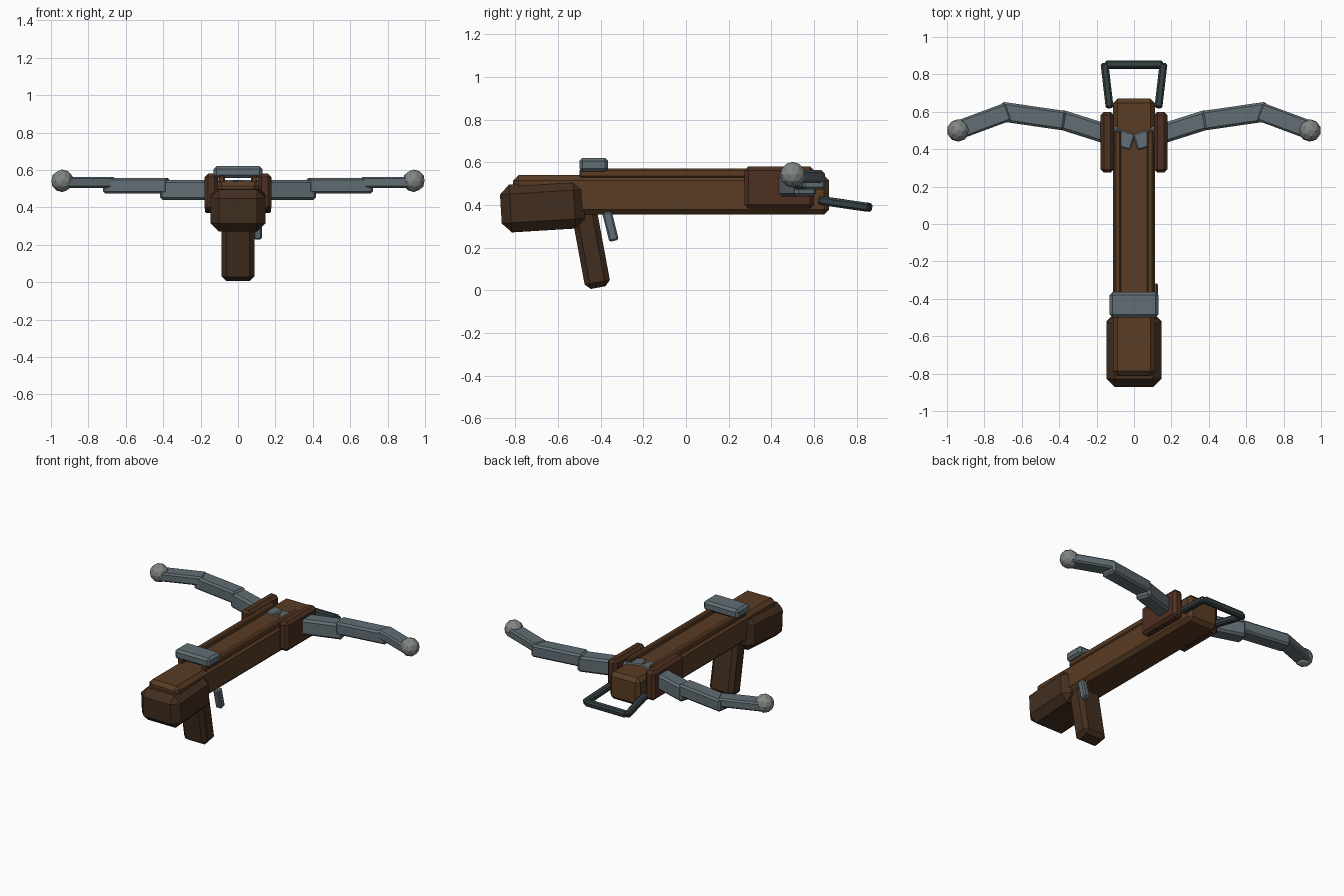
import bpy, bmesh
from math import radians
from mathutils import Vector, Matrix

if "Cube" in bpy.data.objects:
    bpy.data.objects.remove(bpy.data.objects["Cube"])


def mat(name, rgb):
    m = bpy.data.materials.new(name)
    m.diffuse_color = (*rgb, 1)
    m.use_nodes = True
    m.node_tree.nodes["Principled BSDF"].inputs["Base Color"].default_value = m.diffuse_color
    return m


WOOD = mat("wood", (0.10, 0.045, 0.017))
DARK_WOOD = mat("dark_wood", (0.055, 0.028, 0.014))
RED_WOOD = mat("red_wood", (0.075, 0.03, 0.015))
STEEL = mat("steel", (0.12, 0.155, 0.175))
DARK_STEEL = mat("dark_steel", (0.035, 0.05, 0.055))
TIP = mat("tip_metal", (0.22, 0.24, 0.23))


def finish(name, bm, matrix, material):
    me = bpy.data.meshes.new(name)
    bm.to_mesh(me)
    bm.free()
    me.materials.append(material)
    ob = bpy.data.objects.new(name, me)
    ob.matrix_world = matrix
    bpy.context.collection.objects.link(ob)
    return ob


def box(name, centre, size, material, bevel, rot=None):
    """Chamfered box."""
    bm = bmesh.new()
    bmesh.ops.create_cube(bm, size=1)
    bmesh.ops.scale(bm, vec=size, verts=bm.verts)
    bmesh.ops.bevel(bm, geom=bm.edges[:], offset=bevel, segments=1, affect='EDGES')
    m = Matrix.Translation(centre) @ (rot or Matrix.Identity(4))
    return finish(name, bm, m, material)


def bar(name, a, b, width, height, material, bevel):
    """Chamfered box running from a to b, kept upright in z."""
    a, b = Vector(a), Vector(b)
    d = (b - a).normalized()
    side = d.cross(Vector((0, 0, 1))).normalized()
    rot = Matrix((side, d, side.cross(d))).transposed().to_4x4()
    return box(name, (a + b) / 2, (width, (b - a).length, height), material, bevel, rot)


# Stock, shoulder butt and grip
box("stock", (0, -0.07, 0.447), (0.225, 1.48, 0.185), WOOD, 0.024)
box("butt", (0, -0.673, 0.393), (0.295, 0.39, 0.225), DARK_WOOD, 0.045,
    Matrix.Rotation(radians(3.5), 4, 'X'))
box("grip", (0, -0.446, 0.2), (0.175, 0.12, 0.38), DARK_WOOD, 0.025,
    Matrix.Rotation(radians(10.5), 4, 'X'))

# Trigger lever and rear sight
box("trigger", (0.105, -0.354, 0.3), (0.045, 0.045, 0.14), STEEL, 0.008,
    Matrix.Rotation(radians(14), 4, 'X'))
box("rear_sight", (0, -0.432, 0.589), (0.26, 0.135, 0.064), STEEL, 0.015)

# Stirrup front bar
box("stirrup_front", (0, 0.852, 0.39), (0.31, 0.042, 0.042), DARK_STEEL, 0.01,
    Matrix.Rotation(radians(-8), 4, 'X'))

# Parts repeated on both sides
for s, side in ((1, "right"), (-1, "left")):
    box(f"rail_{side}", (s * 0.087, 0, 0.549), (0.036, 1.0, 0.042), WOOD, 0.008)
    box(f"cheek_{side}", (s * 0.143, 0.437, 0.482), (0.07, 0.325, 0.197), RED_WOOD, 0.018)
    bar(f"stirrup_arm_{side}", (s * 0.13, 0.62, 0.423), (s * 0.158, 0.86, 0.388),
        0.042, 0.042, DARK_STEEL, 0.01)
    # Bow limb in three thinning segments
    bar(f"limb_inner_{side}", (0, 0.435, 0.493), (s * 0.405, 0.563, 0.493),
        0.105, 0.106, STEEL, 0.014)
    bar(f"limb_middle_{side}", (s * 0.37, 0.552, 0.515), (s * 0.715, 0.602, 0.515),
        0.105, 0.084, STEEL, 0.012)
    bar(f"limb_outer_{side}", (s * 0.67, 0.602, 0.533), (s * 0.945, 0.5, 0.533),
        0.1, 0.06, STEEL, 0.01)
    # Round tip
    bm = bmesh.new()
    bmesh.ops.create_icosphere(bm, subdivisions=2, radius=0.06)
    finish(f"limb_tip_{side}", bm, Matrix.Translation((s * 0.94, 0.5, 0.542)), TIP)
